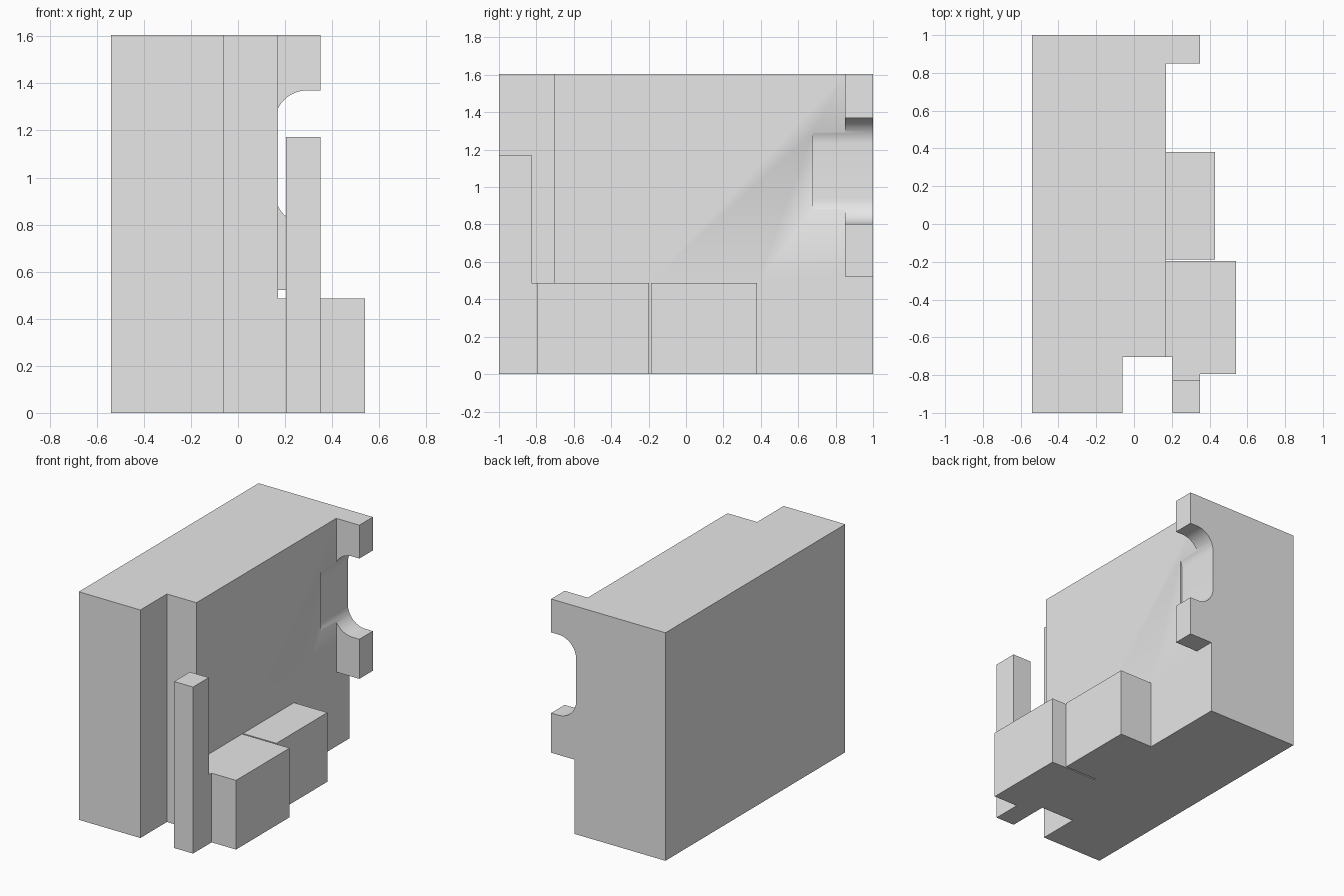
import bpy, bmesh, math

if "Cube" in bpy.data.objects:
    bpy.data.objects.remove(bpy.data.objects["Cube"])

grey = bpy.data.materials.new("plain grey")
grey.diffuse_color = (0.8, 0.8, 0.8, 1)
grey.use_nodes = True
grey.node_tree.nodes["Principled BSDF"].inputs["Base Color"].default_value = grey.diffuse_color


def prism(name, points, start, end, axis="z"):
    """Extrude a closed outline (xy along z, or xz along y) from start to end."""
    bm = bmesh.new()
    place = (lambda a, b: (a, b, start)) if axis == "z" else (lambda a, b: (a, start, b))
    face = bm.faces.new([bm.verts.new(place(a, b)) for a, b in points])
    moved = bmesh.ops.extrude_face_region(bm, geom=[face])["geom"]
    step = (0, 0, end - start) if axis == "z" else (0, end - start, 0)
    bmesh.ops.translate(bm, vec=step, verts=[v for v in moved if isinstance(v, bmesh.types.BMVert)])
    bmesh.ops.recalc_face_normals(bm, faces=bm.faces)
    mesh = bpy.data.meshes.new(name)
    bm.to_mesh(mesh)
    bm.free()
    mesh.materials.append(grey)
    obj = bpy.data.objects.new(name, mesh)
    bpy.context.collection.objects.link(obj)
    return obj


def rect(x0, x1, y0, y1):
    return [(x0, y0), (x1, y0), (x1, y1), (x0, y1)]


def combine(target, tool, operation):
    """Apply a boolean to the target, then discard the tool."""
    mod = target.modifiers.new(operation, "BOOLEAN")
    mod.object, mod.operation, mod.solver = tool, operation, "EXACT"
    bpy.context.view_layer.objects.active = target
    bpy.ops.object.modifier_apply(modifier=mod.name)
    bpy.data.objects.remove(tool, do_unlink=True)


# Tall main block with the notch in its front corner
housing = prism("housing", [(-0.54, -1), (-0.06, -1), (-0.06, -0.705), (0.17, -0.705),
                            (0.17, 1), (-0.54, 1)], 0, 1.605)

# Low front block with its foot, low middle block, front post, rear flange
LOW = 0.487
parts = [
    prism("front_block", [(0.1, -0.197), (0.1, -0.705), (0.203, -0.705), (0.203, -1), (0.35, -1),
                          (0.35, -0.793), (0.54, -0.793), (0.54, -0.197)], 0, LOW),
    prism("middle_block", rect(0.1, 0.43, -0.187, 0.38), 0, LOW),
    prism("front_post", rect(0.203, 0.35, -1, -0.825), 0.3, 1.172),
    prism("rear_flange", rect(0.1, 0.35, 0.85, 1), 0.523, 1.605),
]
for part in parts:
    combine(housing, part, "UNION")

# Rounded slot through the flange, biting slightly into the main block
X, Z0, Z1, R, N = 0.155, 0.802, 1.37, 0.138, 12
slot = [(0.6, Z0)]
for i in range(N + 1):
    a = math.pi / 2 * i / N
    slot.append((X + R - R * math.sin(a), Z0 + R - R * math.cos(a)))
for i in range(N + 1):
    a = math.pi / 2 * i / N
    slot.append((X + R - R * math.cos(a), Z1 - R + R * math.sin(a)))
slot.append((0.6, Z1))
combine(housing, prism("slot_cutter", slot, 0.68, 1.2, "y"), "DIFFERENCE")

# Smooth only the slot curves
bpy.ops.object.select_all(action="DESELECT")
housing.select_set(True)
bpy.context.view_layer.objects.active = housing
bpy.ops.object.shade_smooth_by_angle(angle=math.radians(30))
